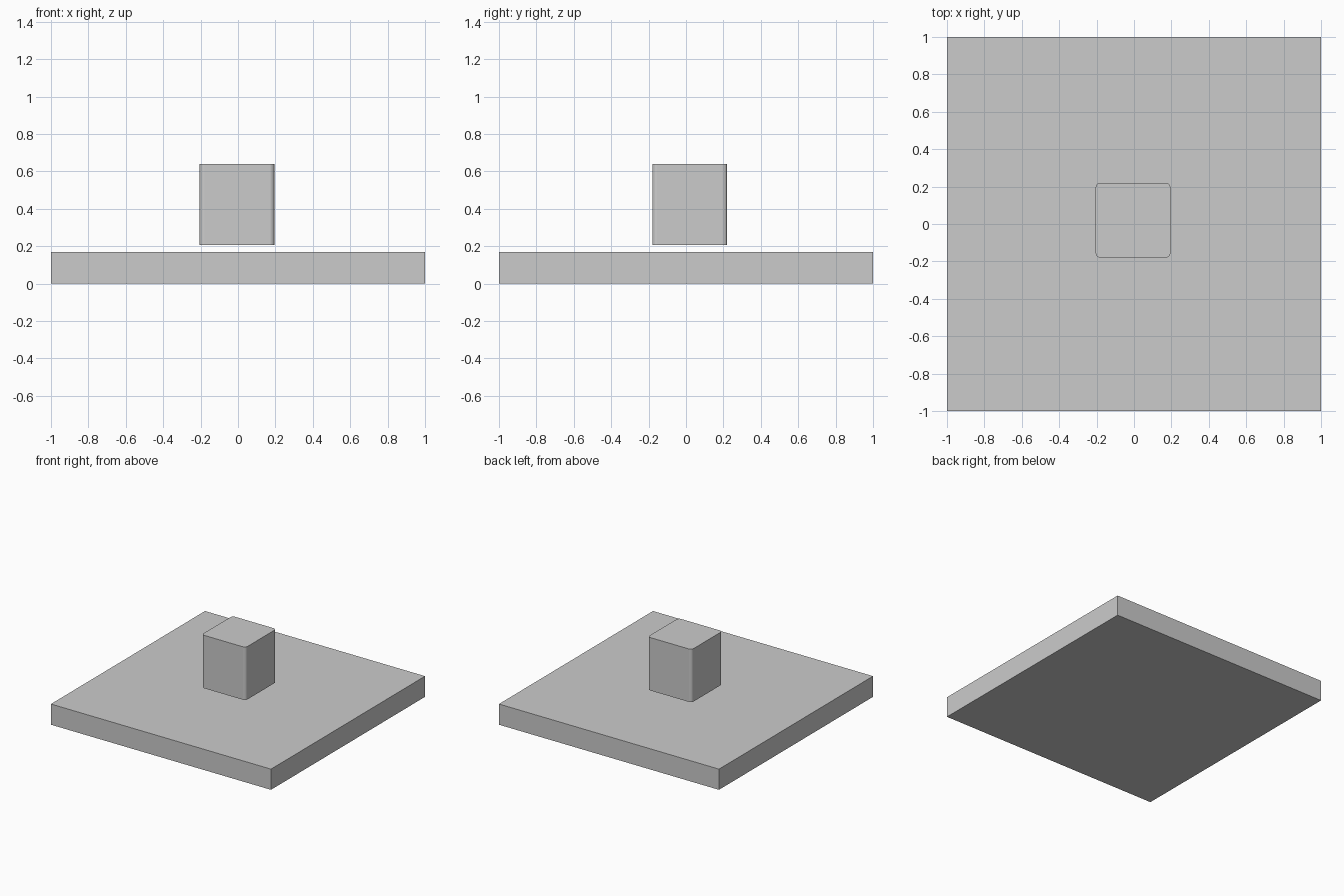
import bpy, bmesh

if "Cube" in bpy.data.objects:
    bpy.data.objects.remove(bpy.data.objects["Cube"])


def box(name, lo, hi, corner=0.0):
    """Box from two opposite corners, with optional rounded upright edges."""
    bm = bmesh.new()
    bmesh.ops.create_cube(bm, size=1)
    for v in bm.verts:
        for i in range(3):
            v.co[i] = lo[i] if v.co[i] < 0 else hi[i]
    if corner:
        upright = [e for e in bm.edges
                   if abs(e.verts[0].co.z - e.verts[1].co.z) > 1e-4]
        bmesh.ops.bevel(bm, geom=upright, offset=corner, segments=4,
                        profile=0.5, affect='EDGES')
    mesh = bpy.data.meshes.new(name)
    bm.to_mesh(mesh)
    bm.free()
    obj = bpy.data.objects.new(name, mesh)
    bpy.context.collection.objects.link(obj)
    return obj


# Flat square base slab
box("base_plate", (-1, -1, 0), (1, 1, 0.17))

# Floating button block, slightly off centre
box("button_block", (-0.205, -0.18, 0.205), (0.195, 0.22, 0.64), 0.025)
